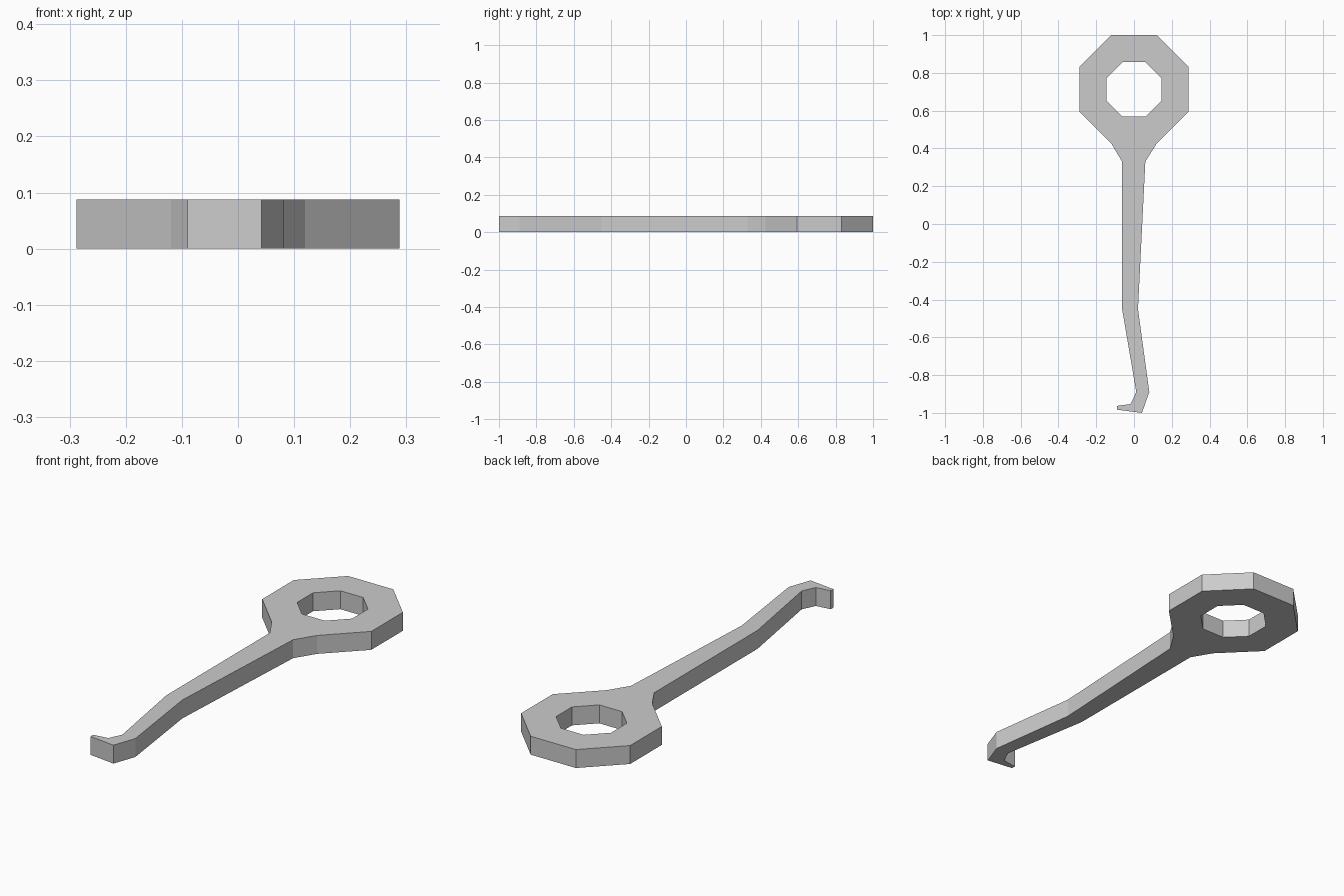
import bpy, bmesh, math
from mathutils import Vector

default = bpy.data.objects.get("Cube")
if default:
    bpy.data.objects.remove(default)

THICK = 0.088
RING_Y = 0.713

metal = bpy.data.materials.new("grey metal")
metal.use_nodes = True
GREY = (0.60, 0.60, 0.60, 1)
metal.diffuse_color = GREY
metal.node_tree.nodes["Principled BSDF"].inputs["Base Color"].default_value = GREY


def octagon(bm, apothem):
    """Flat-sided octagon, starting at the lower left corner of the bottom side."""
    r = apothem / math.cos(math.pi / 8)
    angles = [math.radians(-112.5 + 45 * i) for i in range(8)]
    return [bm.verts.new((r * math.cos(a), RING_Y + r * math.sin(a), 0)) for a in angles]


bm = bmesh.new()

# Octagonal ring handle
outer, inner = octagon(bm, 0.288), octagon(bm, 0.145)
for i in range(8):
    j = (i + 1) % 8
    bm.faces.new((outer[i], outer[j], inner[j], inner[i]))

# Neck, tapering shank, bent end and hooked tip, joined to the ring's bottom side
neck = [(-0.063, 0.33), (0.06, 0.33)]
shank = [(-0.063, -0.45), (0.021, -0.45)]
bend = [(0.012, -0.89), (0.081, -0.89)]
heel = [(-0.018, -0.953), (0.042, -1.0)]
tip = [(-0.09, -0.963), (-0.09, -0.983)]
previous = outer[:2]
for section in (neck, shank, bend, heel, tip):
    pair = [bm.verts.new((x, y, 0)) for x, y in section]
    bm.faces.new((previous[0], pair[0], pair[1], previous[1]))
    previous = pair

# Give the flat outline its thickness
top = bmesh.ops.extrude_face_region(bm, geom=bm.faces[:])["geom"]
bmesh.ops.translate(bm, vec=Vector((0, 0, THICK)),
                    verts=[v for v in top if isinstance(v, bmesh.types.BMVert)])
bmesh.ops.recalc_face_normals(bm, faces=bm.faces[:])

mesh = bpy.data.meshes.new("hooked_key")
bm.to_mesh(mesh)
bm.free()
mesh.materials.append(metal)
bpy.context.collection.objects.link(bpy.data.objects.new("hooked_key", mesh))
